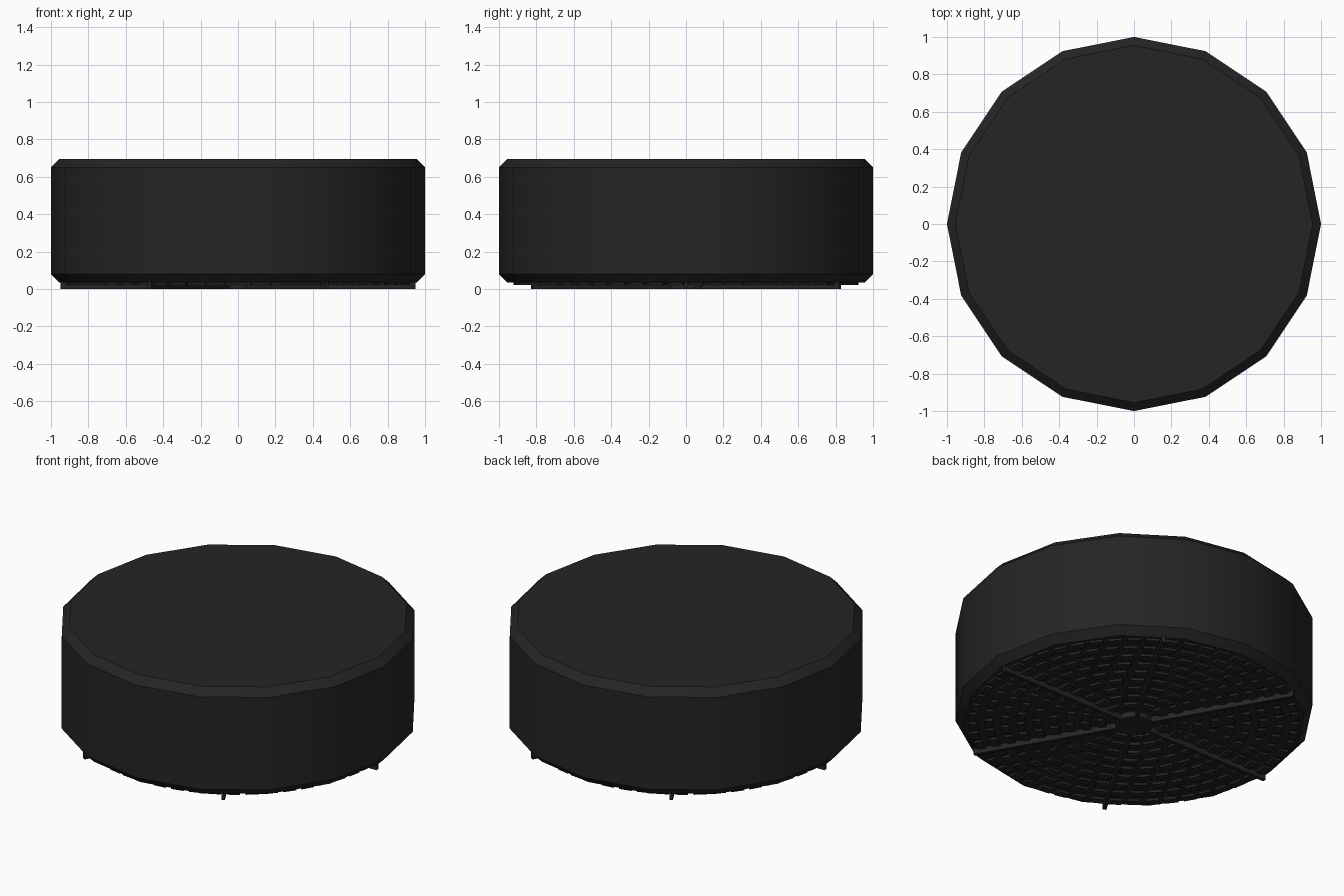
import bpy, bmesh, math
from mathutils import Matrix, Vector

cube = bpy.data.objects.get("Cube")
if cube:
    bpy.data.objects.remove(cube, do_unlink=True)

black = bpy.data.materials.new("black_rubber")
black.use_nodes = True
color = (0.018, 0.018, 0.018, 1)
black.diffuse_color = color
black.node_tree.nodes["Principled BSDF"].inputs["Base Color"].default_value = color


def finish(name, bm):
    mesh = bpy.data.meshes.new(name)
    bm.to_mesh(mesh)
    bm.free()
    mesh.materials.append(black)
    obj = bpy.data.objects.new(name, mesh)
    bpy.context.collection.objects.link(obj)
    return obj


def add_box(bm, radius, angle, size, z):
    """Box at a polar position; size is radial, tangential, height."""
    mat = (Matrix.Rotation(angle, 4, 'Z') @ Matrix.Translation((radius, 0, z))
           @ Matrix.Diagonal(Vector((*size, 1))))
    bmesh.ops.create_cube(bm, size=1, matrix=mat)


# Sixteen-sided body with chamfered rims
BOTTOM, TOP, RIM = 0.035, 0.695, 0.045
SIDES = 16
bm = bmesh.new()
rings = []
for r, z in ((1 - RIM, BOTTOM), (1, BOTTOM + RIM), (1, TOP - RIM), (1 - RIM, TOP)):
    rings.append([bm.verts.new((r * math.cos(a), r * math.sin(a), z))
                  for a in (math.tau * i / SIDES for i in range(SIDES))])
for low, high in zip(rings, rings[1:]):
    for i in range(SIDES):
        j = (i + 1) % SIDES
        bm.faces.new((low[i], low[j], high[j], high[i]))
bm.faces.new(rings[0][::-1])
bm.faces.new(rings[-1])
body = finish("body", bm)
bpy.ops.object.select_all(action='DESELECT')
body.select_set(True)
bpy.context.view_layer.objects.active = body
bpy.ops.object.shade_smooth_by_angle(angle=math.radians(30))

# Three ribs crossing the underside
bm = bmesh.new()
for k in range(3):
    add_box(bm, 0, k * math.pi / 3, (1.9, 0.02, 0.04), 0.02)
finish("underside_ribs", bm)

# Round hub where the ribs meet
bm = bmesh.new()
bmesh.ops.create_cone(bm, cap_ends=True, segments=16, radius1=0.105, radius2=0.105,
                      depth=0.04, matrix=Matrix.Translation((0, 0, 0.02)))
finish("underside_hub", bm)

# Concentric rows of grip pads, left clear of the ribs
bm = bmesh.new()
for row in range(9):
    r = 0.18 + row * 0.09
    per_sector = max(1, round(r * math.pi / 3 / 0.11))
    step = math.pi / 3 / per_sector
    for i in range(6 * per_sector):
        add_box(bm, r, (i + 0.5) * step, (0.045, 0.075, 0.02), 0.031)
finish("grip_pads", bm)
